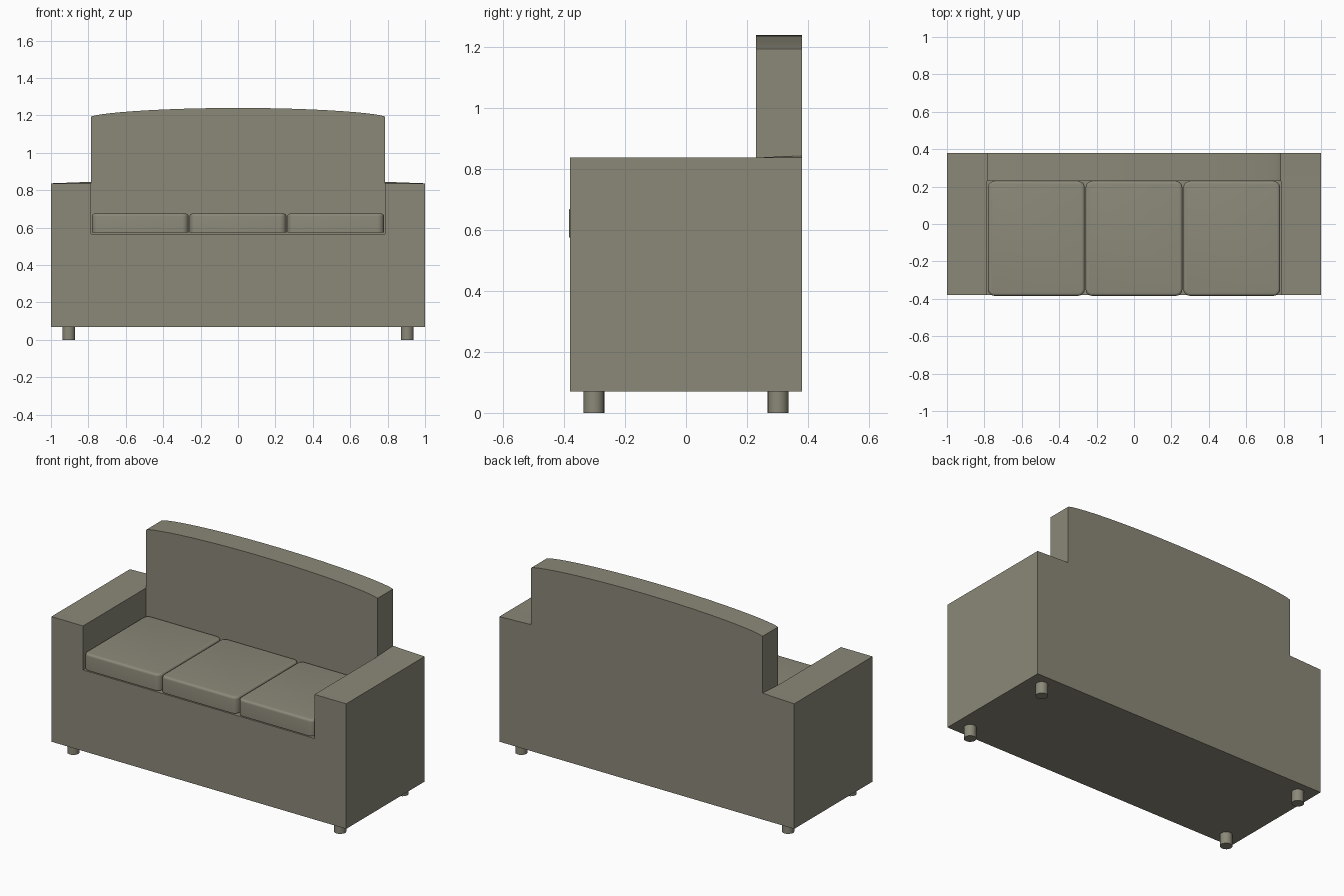
import bpy, bmesh, math

if "Cube" in bpy.data.objects:
    bpy.data.objects.remove(bpy.data.objects["Cube"])

fabric = bpy.data.materials.new("grey olive fabric")
fabric.diffuse_color = (0.26, 0.25, 0.19, 1)
fabric.use_nodes = True
fabric.node_tree.nodes["Principled BSDF"].inputs["Base Color"].default_value = fabric.diffuse_color


def finish(name, bm, angle=30):
    """Turn a bmesh into a named object, smooth but with sharp edges kept."""
    bmesh.ops.remove_doubles(bm, verts=bm.verts, dist=1e-5)
    bmesh.ops.recalc_face_normals(bm, faces=bm.faces)
    me = bpy.data.meshes.new(name)
    bm.to_mesh(me)
    bm.free()
    me.materials.append(fabric)
    me.shade_smooth()
    me.set_sharp_from_angle(angle=math.radians(angle))
    ob = bpy.data.objects.new(name, me)
    bpy.context.collection.objects.link(ob)
    return ob


# Main dimensions
W, D = 1.0, 0.38             # half width, half depth
IN, PY = 0.785, 0.23         # arm inner side, front of backrest
Z0, SEAT, ARM, ARM_B = 0.07, 0.567, 0.837, 0.845
SIDE, CROWN = 1.193, 1.24    # backrest height at the sides and centre

# Frame: base, arms and arched backrest in one shell
bm = bmesh.new()


def face(*pts):
    bm.faces.new([bm.verts.new(p) for p in pts])


N = 24
arch = []
for i in range(N + 1):
    a = math.pi * i / N
    arch.append((-IN * math.cos(a), SIDE + (CROWN - SIDE) * max(math.sin(a), 0) ** 1.3))

# front, bottom, seat deck
front = [(-W, Z0), (W, Z0), (W, ARM), (IN, ARM), (IN, SEAT), (-IN, SEAT), (-IN, ARM), (-W, ARM)]
face(*[(x, -D, z) for x, z in front])
face((-W, -D, Z0), (W, -D, Z0), (W, D, Z0), (-W, D, Z0))
face((-IN, -D, SEAT), (IN, -D, SEAT), (IN, PY, SEAT), (-IN, PY, SEAT))

# backrest front, arched top and the whole flat rear
face((-IN, PY, SEAT), (IN, PY, SEAT), (IN, PY, ARM),
     *[(x, PY, z) for x, z in reversed(arch)], (-IN, PY, ARM))
for (xa, za), (xb, zb) in zip(arch, arch[1:]):
    face((xa, PY, za), (xb, PY, zb), (xb, D, zb), (xa, D, za))
face((-W, D, Z0), (W, D, Z0), (W, D, ARM), (IN, D, ARM_B),
     *[(x, D, z) for x, z in reversed(arch)], (-IN, D, ARM_B), (-W, D, ARM))

# both arms: outer side, inner side, top, and backrest end
for s in (-1, 1):
    face((s * W, -D, Z0), (s * W, D, Z0), (s * W, D, ARM), (s * W, PY, ARM), (s * W, -D, ARM))
    face((s * IN, -D, SEAT), (s * IN, PY, SEAT), (s * IN, PY, ARM), (s * IN, -D, ARM))
    face((s * W, -D, ARM), (s * IN, -D, ARM), (s * IN, PY, ARM), (s * W, PY, ARM))
    face((s * W, PY, ARM), (s * IN, PY, ARM), (s * IN, D, ARM_B), (s * W, D, ARM))
    face((s * IN, PY, ARM), (s * IN, D, ARM_B), (s * IN, D, SIDE), (s * IN, PY, SIDE))
finish("sofa_frame", bm)

# Three seat cushions with rounded corners and a soft top edge
CX, CY0, CY1, CZ0, CZ1 = 0.517, -0.384, 0.229, 0.575, 0.675
for i, name in enumerate(("left", "middle", "right")):
    bm = bmesh.new()
    bmesh.ops.create_cube(bm, size=1)
    for v in bm.verts:
        v.co.x = v.co.x * CX + (i - 1) * 0.5225
        v.co.y = (CY0 + CY1) / 2 + v.co.y * (CY1 - CY0)
        v.co.z = (CZ0 + CZ1) / 2 + v.co.z * (CZ1 - CZ0)
    upright = [e for e in bm.edges if abs(e.verts[0].co.z - e.verts[1].co.z) > 0.05]
    bmesh.ops.bevel(bm, geom=upright, offset=0.035, segments=5, profile=0.5, affect='EDGES')
    top = [e for e in bm.edges if all(v.co.z > CZ1 - 1e-4 for v in e.verts)]
    bmesh.ops.bevel(bm, geom=top, offset=0.014, segments=4, profile=0.5, affect='EDGES')
    finish(name + "_seat_cushion", bm, 40)

# Four round feet
for sx, xn in ((-1, "left"), (1, "right")):
    for sy, yn in ((-1, "front"), (1, "back")):
        bm = bmesh.new()
        bmesh.ops.create_cone(bm, cap_ends=True, segments=24, radius1=0.034,
                              radius2=0.034, depth=Z0)
        bmesh.ops.translate(bm, verts=bm.verts, vec=(sx * 0.905, sy * 0.302, Z0 / 2))
        finish(f"{yn}_{xn}_foot", bm)
